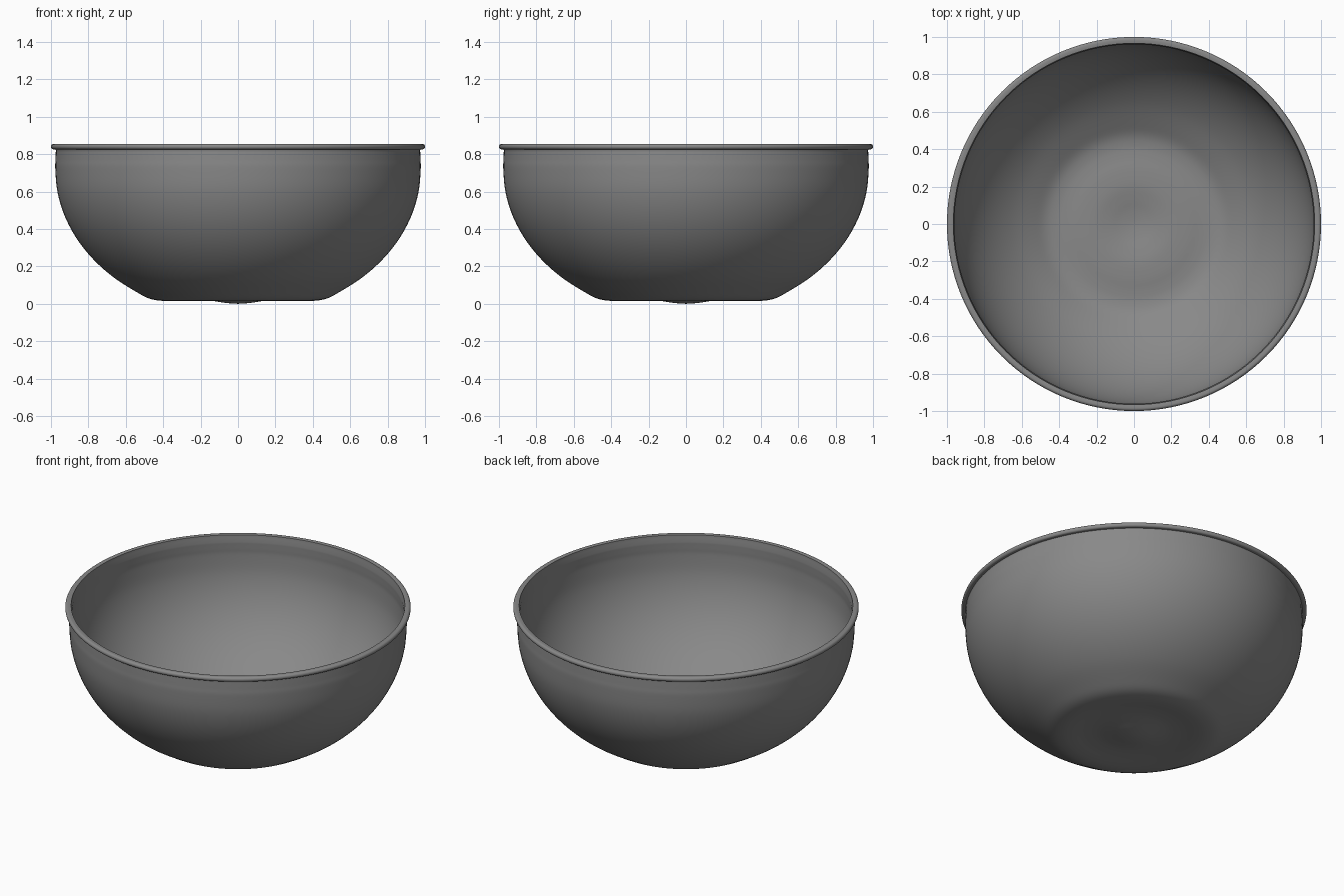
import bpy, bmesh, math
from mathutils import Vector

if "Cube" in bpy.data.objects:
    bpy.data.objects.remove(bpy.data.objects["Cube"])

WALL = 0.014
SEGMENTS = 128

grey = bpy.data.materials.new("dark_grey")
grey.diffuse_color = (0.25, 0.25, 0.25, 1)
grey.use_nodes = True
grey.node_tree.nodes["Principled BSDF"].inputs["Base Color"].default_value = grey.diffuse_color


def smooth_path(pts, steps=5):
    """Catmull-Rom curve through the (radius, height) points."""
    p = [Vector(q) for q in pts]
    p = [Vector((-p[1].x, p[1].y))] + p + [2 * p[-1] - p[-2]]
    out = []
    for a, b, c, d in zip(p, p[1:], p[2:], p[3:]):
        for i in range(steps):
            t = i / steps
            out.append(0.5 * (2 * b + (c - a) * t + (2 * a - 5 * b + 4 * c - d) * t * t
                              + (3 * b - a - 3 * c + d) * t ** 3))
    return out + [p[-2]]


def offset_inward(path, dist):
    """Parallel copy of the path on the inside of the bowl."""
    out = []
    for i, q in enumerate(path):
        d = (path[min(i + 1, len(path) - 1)] - path[max(i - 1, 0)]).normalized()
        n = Vector((-d.y, d.x)) if i else Vector((0, 1))
        out.append(q + n * dist)
    out[0].x = 0
    return out


def lathe(name, profile):
    bm = bmesh.new()
    verts = [bm.verts.new((q[0], 0, q[1])) for q in profile]
    edges = [bm.edges.new(e) for e in zip(verts, verts[1:])]
    bmesh.ops.spin(bm, geom=verts + edges, axis=(0, 0, 1), cent=(0, 0, 0),
                   angle=2 * math.pi, steps=SEGMENTS)
    bmesh.ops.remove_doubles(bm, verts=bm.verts, dist=1e-5)
    bmesh.ops.recalc_face_normals(bm, faces=bm.faces)
    mesh = bpy.data.meshes.new(name)
    bm.to_mesh(mesh)
    bm.free()
    mesh.materials.append(grey)
    obj = bpy.data.objects.new(name, mesh)
    bpy.context.collection.objects.link(obj)
    bpy.context.view_layer.objects.active = obj
    obj.select_set(True)
    bpy.ops.object.shade_smooth_by_angle(angle=math.radians(40))
    obj.select_set(False)
    return obj


# Base with a shallow central dimple and a standing ring
base = [(0, 0.0), (0.07, 0.005), (0.14, 0.016), (0.21, 0.024),
        (0.29, 0.023), (0.36, 0.017), (0.42, 0.017), (0.48, 0.03)]
# Elliptical side wall
side = [(0.977 * math.cos(a), 0.72 - 0.79 * math.sin(a))
        for a in (math.radians(d) for d in (56, 48, 40, 32, 24, 16, 8, 0))]
outer = smooth_path(base + side + [(0.976, 0.77), (0.974, 0.82)])
inner = offset_inward(outer, WALL)
inner[-1] = Vector((0.965, 0.835))

# Rolled rim with a flat top and a rounded outer edge
rim = [(0.976, 0.825), (0.984, 0.826)]
rim += [(0.985 + 0.015 * math.cos(a), 0.840 + 0.015 * math.sin(a))
        for a in (math.radians(d) for d in range(-75, 91, 15))]
rim += [(0.975, 0.8545), (0.966, 0.853)]

lathe("bowl", outer + [Vector(q) for q in rim] + inner[::-1])
